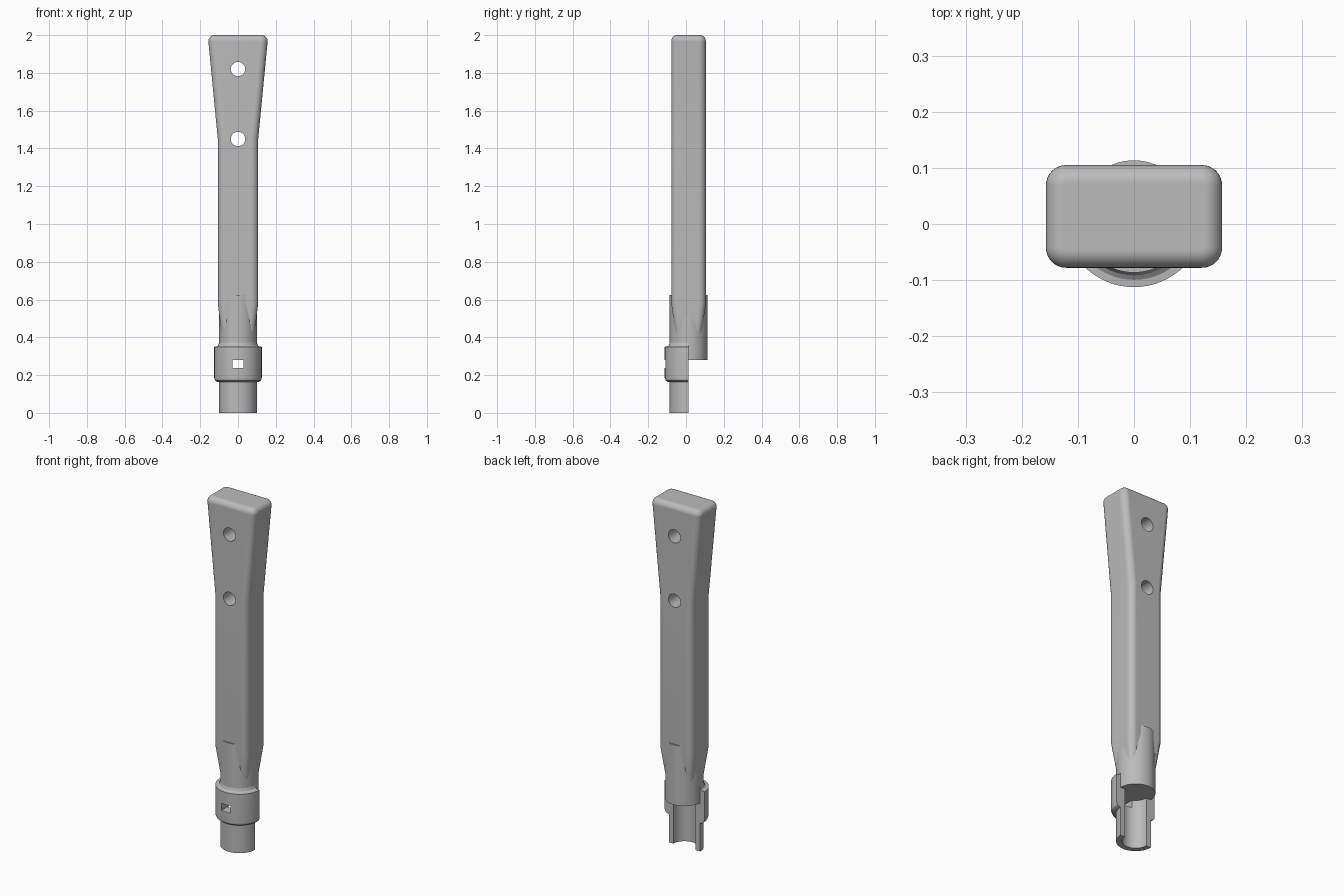
import bpy, bmesh, math
from mathutils import Matrix

old = bpy.data.objects.get("Cube")
if old:
    bpy.data.objects.remove(old, do_unlink=True)

AXIS_Y = 0.0135      # handle axis
CORE_R = 0.1         # round core and tube radius
ARC = 8              # steps per rounded corner

grey = bpy.data.materials.new("plain grey")
grey.use_nodes = True
colour = (0.5, 0.5, 0.5, 1)
grey.diffuse_color = colour
grey.node_tree.nodes["Principled BSDF"].inputs["Base Color"].default_value = colour


def make_object(name, bm):
    bmesh.ops.recalc_face_normals(bm, faces=bm.faces)
    mesh = bpy.data.meshes.new(name)
    bm.to_mesh(mesh)
    bm.free()
    mesh.materials.append(grey)
    obj = bpy.data.objects.new(name, mesh)
    bpy.context.collection.objects.link(obj)
    return obj


def skin(name, rings):
    """Join matching rings of points with quads and cap both ends."""
    bm = bmesh.new()
    rows = [[bm.verts.new(p) for p in ring] for ring in rings]
    n = len(rows[0])
    for a, b in zip(rows, rows[1:]):
        for i in range(n):
            j = (i + 1) % n
            bm.faces.new((a[i], a[j], b[j], b[i]))
    bm.faces.new(rows[0][::-1])
    bm.faces.new(rows[-1])
    return make_object(name, bm)


def rounded_rect(z, hx, hy, r):
    pts = []
    for k, (sx, sy) in enumerate(((1, 1), (-1, 1), (-1, -1), (1, -1))):
        for i in range(ARC + 1):
            a = math.pi / 2 * (k + i / ARC)
            pts.append((sx * (hx - r) + r * math.cos(a),
                        AXIS_Y + sy * (hy - r) + r * math.sin(a), z))
    return pts


def cylinder(name, radius, depth, matrix, segments=64):
    bm = bmesh.new()
    bmesh.ops.create_cone(bm, cap_ends=True, segments=segments, radius1=radius,
                          radius2=radius, depth=depth, matrix=matrix)
    return make_object(name, bm)


def activate(obj):
    bpy.ops.object.select_all(action='DESELECT')
    obj.select_set(True)
    bpy.context.view_layer.objects.active = obj


def cut(obj, cutter):
    cutter.hide_render = True
    mod = obj.modifiers.new("cut", 'BOOLEAN')
    mod.operation = 'DIFFERENCE'
    mod.solver = 'EXACT'
    mod.object = cutter
    activate(obj)
    bpy.ops.object.modifier_apply(modifier=mod.name)
    bpy.data.objects.remove(cutter, do_unlink=True)


def finish(obj):
    activate(obj)
    bpy.ops.object.shade_smooth_by_angle(angle=math.radians(30))
    mod = obj.modifiers.new("even shading", 'WEIGHTED_NORMAL')
    mod.keep_sharp = True


# Handle: tapered foot, straight grip, flared head with a rounded top edge
HX, HY, R = 0.107, 0.0915, 0.036
TOP_X, EDGE = 0.157, 0.032
rings = [rounded_rect(0.36, 0.08, 0.062, 0.028),
         rounded_rect(0.58, HX, HY, R),
         rounded_rect(1.45, HX, HY, R)]
for i in range(ARC + 1):
    a = math.pi / 2 * i / ARC
    inset = EDGE * (1 - math.cos(a))
    rings.append(rounded_rect(2 - EDGE + EDGE * math.sin(a),
                              TOP_X - inset, HY - inset, R - inset))
handle = skin("handle", rings)

# Two holes through the head
for z in (1.45, 1.82):
    place = Matrix.Translation((0, AXIS_Y, z)) @ Matrix.Rotation(math.pi / 2, 4, 'X')
    cut(handle, cylinder("hole_cutter", 0.038, 0.5, place, 40))

# Solid round core at the foot of the handle
core = cylinder("round_core", CORE_R, 0.345,
                Matrix.Translation((0, AXIS_Y, 0.4525)))

# Half tube with a raised collar, open towards the back
profile = [(0.07, 0), (CORE_R, 0), (CORE_R, 0.163), (0.112, 0.165),
           (0.121, 0.172), (0.126, 0.185), (0.126, 0.35), (0.113, 0.351),
           (0.105, 0.357), (CORE_R, 0.372), (0.07, 0.372)]
half_rings = []
for i in range(33):
    a = math.pi + math.pi * i / 32
    half_rings.append([(r * math.cos(a), AXIS_Y + r * math.sin(a), z)
                       for r, z in profile])
socket = skin("half_socket", half_rings)

# Rectangular window in the front of the collar
bm = bmesh.new()
bmesh.ops.create_cube(bm, size=1, matrix=Matrix.Translation((0, -0.1, 0.259))
                      @ Matrix.Diagonal((0.058, 0.15, 0.042, 1)))
cut(socket, make_object("window_cutter", bm))

for part in (handle, core, socket):
    finish(part)
